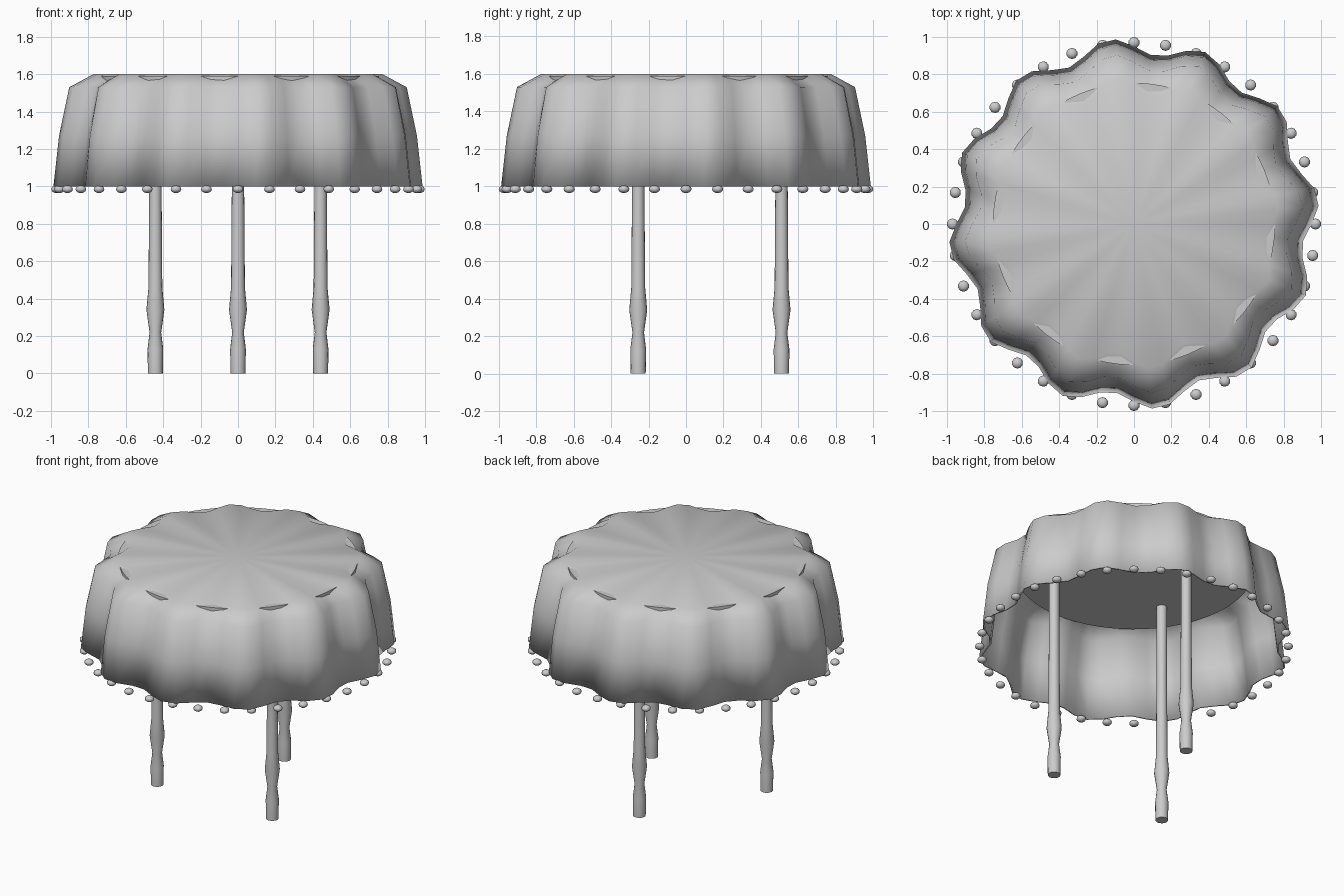
import bpy, bmesh
from math import sin, cos, pi, radians

if "Cube" in bpy.data.objects:
    bpy.data.objects.remove(bpy.data.objects["Cube"])


def finish(bm, name, angle):
    bmesh.ops.recalc_face_normals(bm, faces=bm.faces)
    me = bpy.data.meshes.new(name)
    bm.to_mesh(me)
    bm.free()
    ob = bpy.data.objects.new(name, me)
    bpy.context.collection.objects.link(ob)
    bpy.ops.object.select_all(action='DESELECT')
    ob.select_set(True)
    bpy.context.view_layer.objects.active = ob
    bpy.ops.object.shade_smooth_by_angle(angle=radians(angle))
    return ob


def lathe(bm, profile, sides, center=(0, 0), wave=0.0):
    """Stack rings of (radius, z), with an optional 12-fold ripple."""
    rings = []
    for r, z in profile:
        ring = []
        for i in range(sides):
            a = 2 * pi * i / sides
            rr = r + wave * sin(12 * a)
            ring.append(bm.verts.new((center[0] + rr * cos(a), center[1] + rr * sin(a), z)))
        rings.append(ring)
    for lo, hi in zip(rings, rings[1:]):
        for i in range(sides):
            j = (i + 1) % sides
            bm.faces.new((lo[i], lo[j], hi[j], hi[i]))
    return rings


# Rippled tablecloth, fanned to a centre point on top
bm = bmesh.new()
rings = lathe(bm, [(0.95, 1.0), (0.92, 1.27), (0.865, 1.53), (0.735, 1.6)], 64, wave=0.045)
top = rings[-1]
c = bm.verts.new((0, 0, 1.6))
for i in range(64):
    bm.faces.new((top[i], top[(i + 1) % 64], c))
cloth = finish(bm, "tablecloth", 60)
# make sure the faces point outward so the thickness goes inward
if cloth.data.polygons[-1].normal.z < 0:
    cloth.data.flip_normals()
sol = cloth.modifiers.new("thickness", 'SOLIDIFY')
sol.thickness = 0.012
sol.offset = -1

# Round table top under the cloth
bm = bmesh.new()
rings = lathe(bm, [(0.755, 1.545), (0.755, 1.59)], 64)
for r in rings:
    bm.faces.new(r)
finish(bm, "table_top", 30)

# Three turned legs
leg_profile = [(0.04, 0), (0.042, 0.13), (0.031, 0.22), (0.048, 0.34),
               (0.037, 0.46), (0.033, 1.0), (0.033, 1.55)]
for n, deg in enumerate((90, 210, 330)):
    a = radians(deg)
    bm = bmesh.new()
    rings = lathe(bm, leg_profile, 16, (0.51 * cos(a), 0.51 * sin(a)))
    bm.faces.new(rings[0])
    bm.faces.new(rings[-1])
    finish(bm, f"leg_{n + 1}", 40)

# Ring of 36 small flattened beads along the hem
bm = bmesh.new()
for i in range(36):
    a = radians(10 * i)
    ball = bmesh.ops.create_uvsphere(bm, u_segments=10, v_segments=6, radius=0.03)["verts"]
    bmesh.ops.scale(bm, vec=(1, 1, 0.7), verts=ball)
    bmesh.ops.translate(bm, vec=(0.97 * cos(a), 0.97 * sin(a), 0.985), verts=ball)
finish(bm, "hem_beads", 50)
